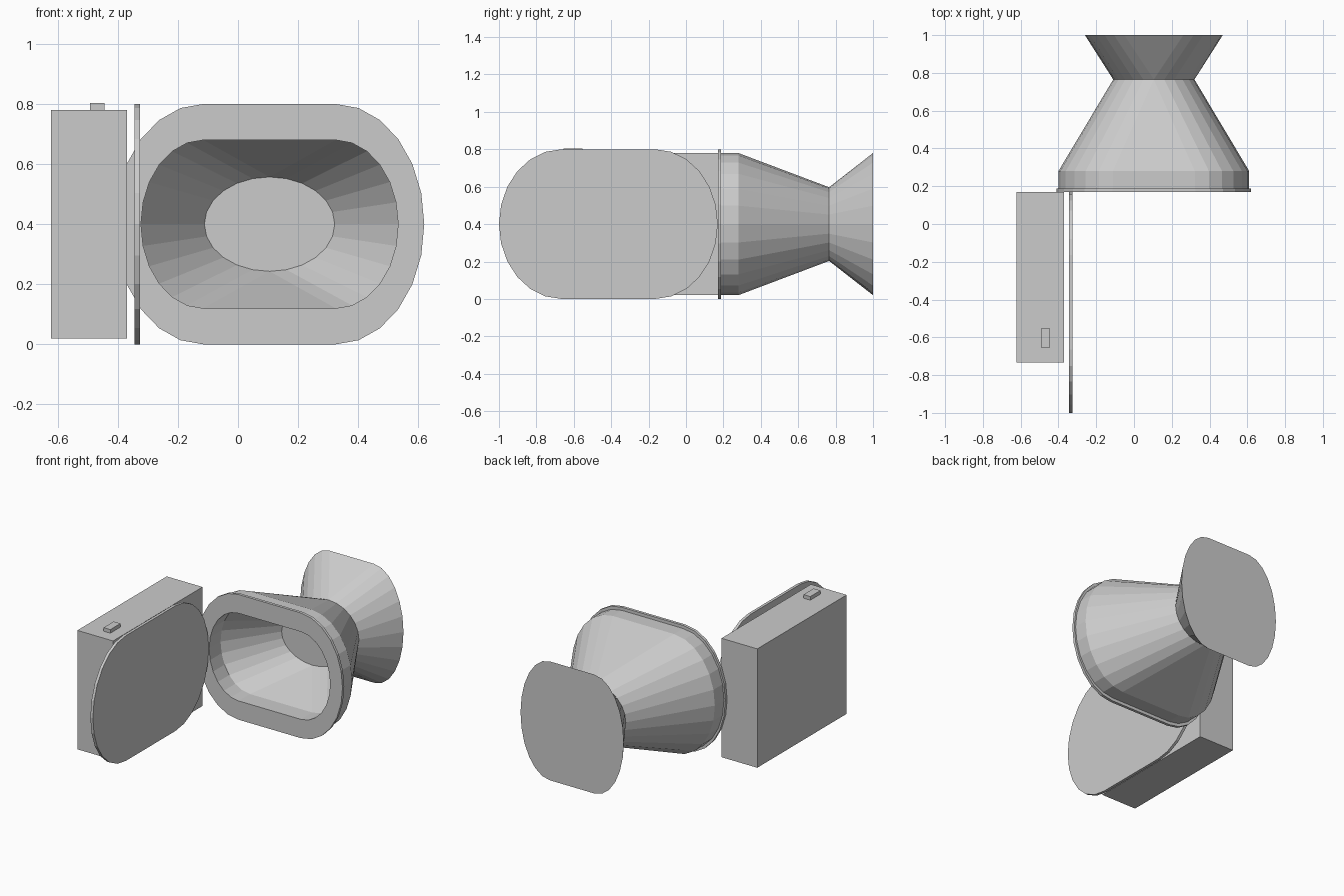
import bpy, bmesh, math
from mathutils import Matrix, Vector

if "Cube" in bpy.data.objects:
    bpy.data.objects.remove(bpy.data.objects["Cube"])

CX, CZ, SEG = 0.105, 0.40, 12   # opening centre and facets per rounded end


def oval(half_w, half_h, straight):
    """Stretched stadium outline; straight = half length of the flat runs."""
    pts = []
    for side in (0, 1):
        for i in range(SEG + 1):
            a = -math.pi / 2 + math.pi * (i / SEG + side)
            offset = straight if side == 0 else -straight
            pts.append((offset + (half_w - straight) * math.cos(a),
                        half_h * math.sin(a)))
    return pts


def loft(name, rings, closed=False, to_world=None):
    """Skin rings of (y, half_w, half_h, straight); cap ends or close the loop."""
    bm = bmesh.new()
    loops = [[bm.verts.new((u, y, v)) for u, v in oval(w, h, s)]
             for y, w, h, s in rings]
    n = len(loops[0])
    pairs = list(zip(loops, loops[1:]))
    if closed:
        pairs.append((loops[-1], loops[0]))
    for a, b in pairs:
        for i in range(n):
            j = (i + 1) % n
            bm.faces.new((a[i], a[j], b[j], b[i]))
    if not closed:
        bm.faces.new(loops[0])
        bm.faces.new(loops[-1])
    bmesh.ops.remove_doubles(bm, verts=bm.verts, dist=1e-4)
    bmesh.ops.transform(bm, verts=bm.verts,
                        matrix=to_world or Matrix.Translation((CX, 0, CZ)))
    return finish(name, bm)


def box(name, lo, hi):
    lo, hi = Vector(lo), Vector(hi)
    bm = bmesh.new()
    bmesh.ops.create_cube(bm, size=1)
    bmesh.ops.scale(bm, vec=hi - lo, verts=bm.verts)
    bmesh.ops.translate(bm, vec=(lo + hi) / 2, verts=bm.verts)
    return finish(name, bm)


def finish(name, bm):
    bmesh.ops.recalc_face_normals(bm, faces=bm.faces)
    mesh = bpy.data.meshes.new(name)
    bm.to_mesh(mesh)
    bm.free()
    obj = bpy.data.objects.new(name, mesh)
    bpy.context.collection.objects.link(obj)
    return obj


# Hollow chamber: blind cavity, front lip, tapering shell, waist, flared tail
loft("chamber", [
    (0.60, 0.217, 0.157, 0.0),
    (0.285, 0.428, 0.28, 0.22),
    (0.18, 0.428, 0.28, 0.22),
    (0.18, 0.505, 0.38, 0.217),
    (0.28, 0.505, 0.38, 0.217),
    (0.765, 0.215, 0.197, 0.0),
    (1.00, 0.365, 0.38, 0.157),
])

# Thin flange round the opening
loft("front_flange", [
    (0.17, 0.428, 0.28, 0.22),
    (0.17, 0.515, 0.40, 0.22),
    (0.188, 0.515, 0.40, 0.22),
    (0.188, 0.428, 0.28, 0.22),
], closed=True)

# Open door: same oval, swung ninety degrees on the left edge
swing = Matrix.Translation((-0.335, -0.415, CZ)) @ Matrix.Rotation(math.pi / 2, 4, 'Z')
loft("door", [(-0.009, 0.585, 0.40, 0.25), (0.009, 0.585, 0.40, 0.25)], to_world=swing)

# Control box beside the door, with its button
box("control_box", (-0.623, -0.733, 0.02), (-0.37, 0.17, 0.78))
box("button", (-0.492, -0.655, 0.77), (-0.444, -0.553, 0.803))
